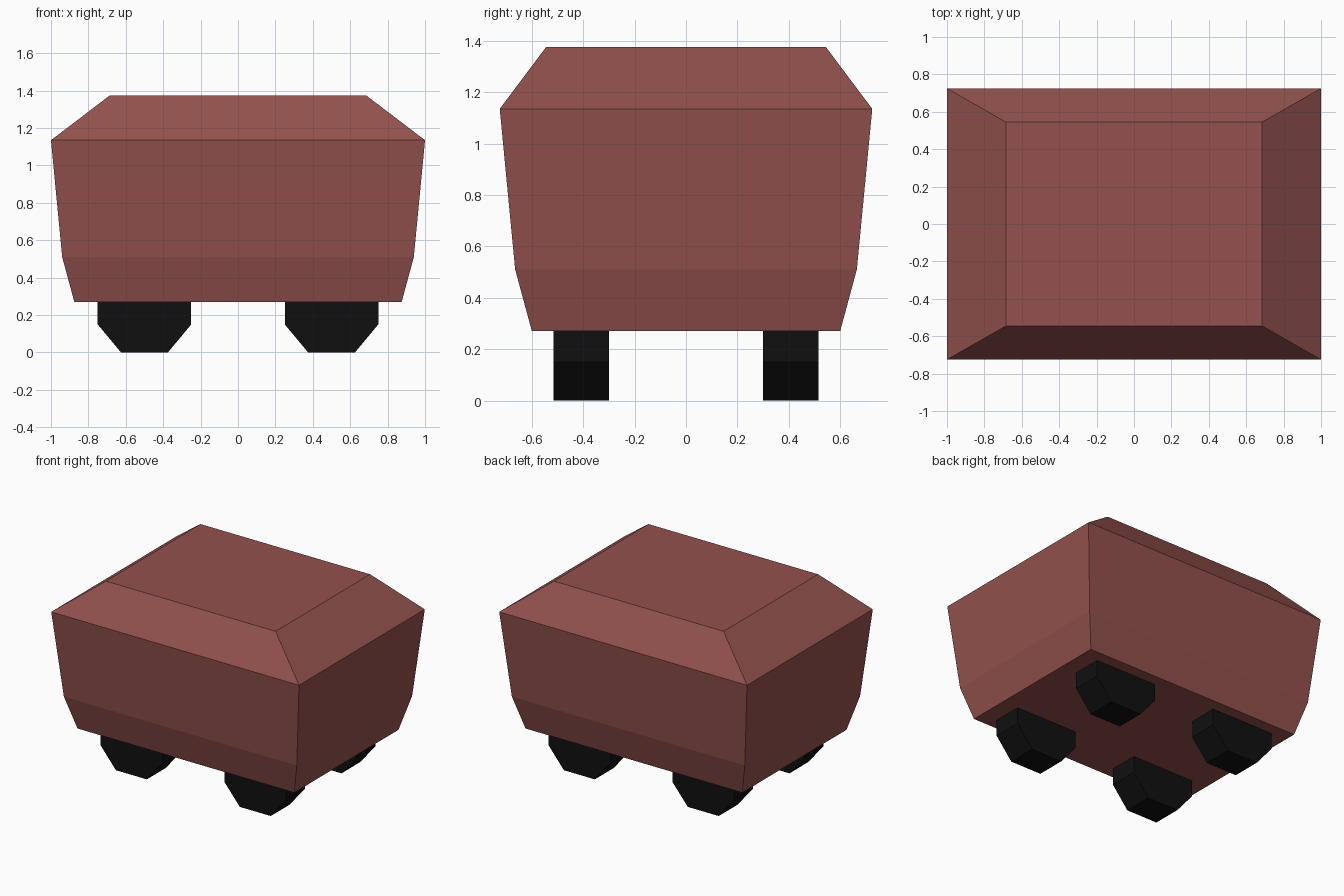
import bpy, bmesh

if "Cube" in bpy.data.objects:
    bpy.data.objects.remove(bpy.data.objects["Cube"])


def material(name, rgb):
    m = bpy.data.materials.new(name)
    m.diffuse_color = (*rgb, 1)
    m.use_nodes = True
    m.node_tree.nodes["Principled BSDF"].inputs["Base Color"].default_value = m.diffuse_color
    return m


def loft(name, rings, mat):
    """Skin a stack of equal-sized vertex rings and cap both ends."""
    bm = bmesh.new()
    loops = [[bm.verts.new(p) for p in ring] for ring in rings]
    n = len(loops[0])
    for a, b in zip(loops, loops[1:]):
        for i in range(n):
            j = (i + 1) % n
            bm.faces.new((a[i], a[j], b[j], b[i]))
    bm.faces.new(loops[0][::-1])
    bm.faces.new(loops[-1])
    bmesh.ops.recalc_face_normals(bm, faces=bm.faces)
    mesh = bpy.data.meshes.new(name)
    bm.to_mesh(mesh)
    bm.free()
    mesh.materials.append(mat)
    obj = bpy.data.objects.new(name, mesh)
    bpy.context.collection.objects.link(obj)
    return obj


red = material("dull red", (0.29, 0.083, 0.074))
black = material("black", (0.005, 0.005, 0.005))

# Body: rectangular sections (half width, half depth, height)
sections = [(0.875, 0.60, 0.27), (0.94, 0.665, 0.51),
            (1.0, 0.725, 1.135), (0.685, 0.545, 1.375)]
loft("body", [[(-x, -y, z), (x, -y, z), (x, y, z), (-x, y, z)]
              for x, y, z in sections], red)

# Wheels: chamfered profiles, tops tucked just inside the body
profile = [(-0.125, 0), (0.125, 0), (0.25, 0.15),
           (0.25, 0.28), (-0.25, 0.28), (-0.25, 0.15)]
for side, sx in (("left", -1), ("right", 1)):
    for end, sy in (("front", -1), ("back", 1)):
        loft(f"{end}_{side}_wheel",
             [[(sx * 0.5 + x, sy * y, z) for x, z in profile]
              for y in (0.30, 0.515)], black)
